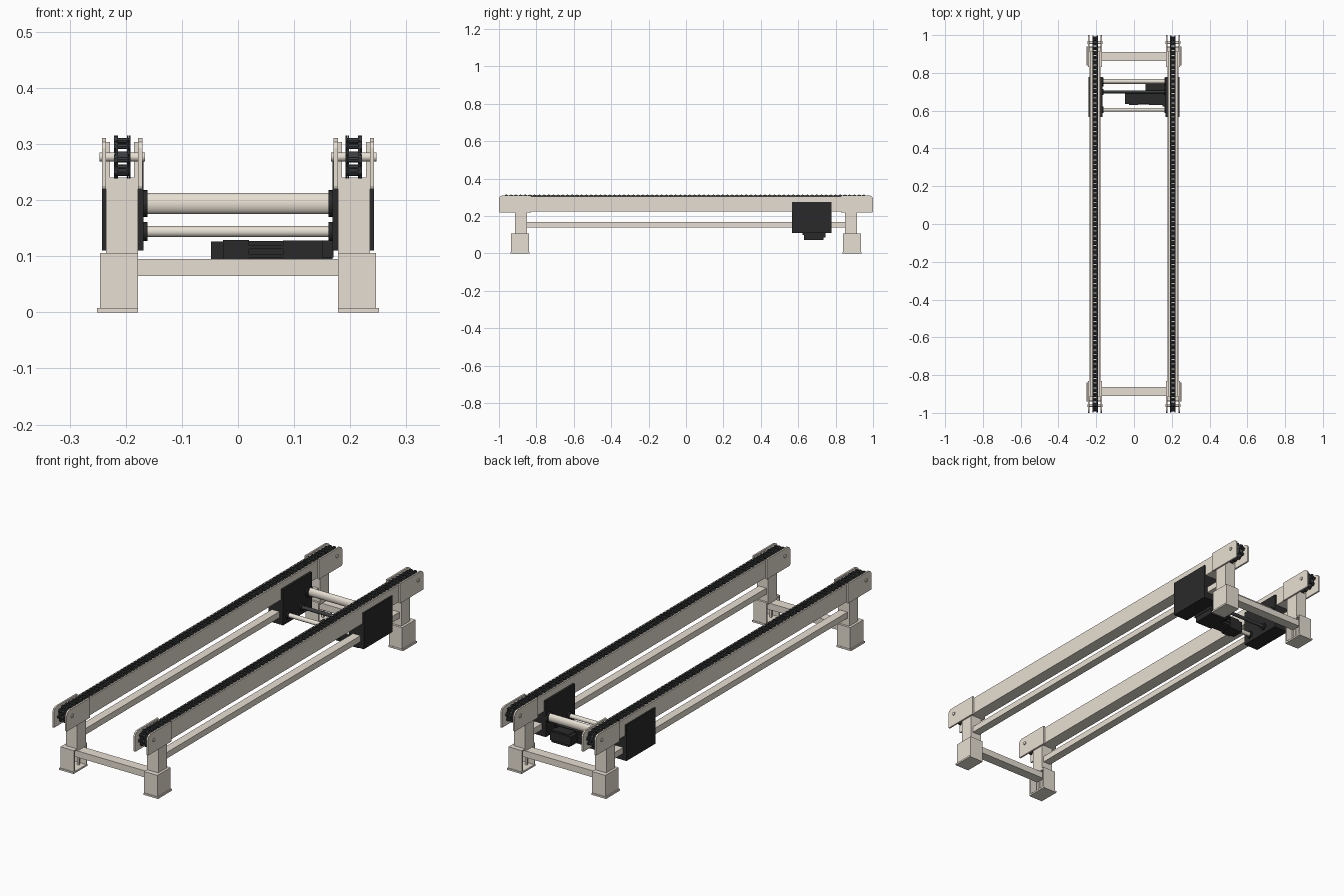
import bpy, bmesh, math
from mathutils import Matrix, Vector

cube = bpy.data.objects.get("Cube")
if cube:
    bpy.data.objects.remove(cube)


def material(name, rgb):
    m = bpy.data.materials.new(name)
    m.use_nodes = True
    m.diffuse_color = (*rgb, 1)
    bsdf = m.node_tree.nodes["Principled BSDF"]
    bsdf.inputs["Base Color"].default_value = (*rgb, 1)
    bsdf.inputs["Roughness"].default_value = 0.6
    return m


BEIGE = material("beige paint", (0.80, 0.74, 0.645))
BLACK = material("black cover", (0.023, 0.023, 0.023))
STEEL = material("dark chain steel", (0.045, 0.048, 0.05))


def finish(name, bm, mat, smooth=False):
    bmesh.ops.recalc_face_normals(bm, faces=bm.faces)
    me = bpy.data.meshes.new(name)
    bm.to_mesh(me)
    bm.free()
    me.materials.append(mat)
    ob = bpy.data.objects.new(name, me)
    bpy.context.collection.objects.link(ob)
    if smooth:
        bpy.ops.object.select_all(action='DESELECT')
        ob.select_set(True)
        bpy.context.view_layer.objects.active = ob
        bpy.ops.object.shade_smooth_by_angle(angle=math.radians(40))
    return ob


def add_box(bm, x, y, z):
    size = Vector((x[1] - x[0], y[1] - y[0], z[1] - z[0]))
    mid = Vector((sum(x), sum(y), sum(z))) / 2
    mat = Matrix.Translation(mid) @ Matrix.Diagonal((*size, 1))
    bmesh.ops.create_cube(bm, size=1, matrix=mat)


def add_rod(bm, x, y, z, r, n=20, depth_scale=1):
    """Rod along x; depth_scale squeezes it in y."""
    mat = (Matrix.Translation((sum(x) / 2, y, z)) @ Matrix.Diagonal((1, depth_scale, 1, 1))
           @ Matrix.Rotation(math.pi / 2, 4, 'Y'))
    bmesh.ops.create_cone(bm, cap_ends=True, segments=n, radius1=r, radius2=r,
                          depth=x[1] - x[0], matrix=mat)


def box(name, mat, x, y, z):
    bm = bmesh.new()
    add_box(bm, x, y, z)
    return finish(name, bm, mat)


def rod(name, mat, x, y, z, r, depth_scale=1):
    bm = bmesh.new()
    add_rod(bm, x, y, z, r, 24, depth_scale)
    return finish(name, bm, mat, True)


def add_plate(bm, x, profile):
    """Extrude a (y, z) outline between two x positions."""
    rings = [[bm.verts.new((px, y, z)) for y, z in profile] for px in x]
    bm.faces.new(rings[0])
    bm.faces.new(rings[1][::-1])
    n = len(profile)
    for i in range(n):
        j = (i + 1) % n
        bm.faces.new((rings[0][i], rings[0][j], rings[1][j], rings[1][i]))


def span(s, a, b):
    return tuple(sorted((s * a, s * b)))


# Shared dimensions: channel walls, sprocket axis
IN, OUT, MID = 0.178, 0.235, 0.206
AXLE_Y, AXLE_Z, PITCH_R = 0.96, 0.277, 0.029

# Chain loop: straight runs plus half turns around the sprockets
LOOP = 4 * AXLE_Y + 2 * math.pi * PITCH_R
LINKS = 160


def loop_point(t):
    d = t % LOOP
    run, turn = 2 * AXLE_Y, math.pi * PITCH_R
    sign = 1
    if d >= run + turn:
        d -= run + turn
        sign = -1
    if d < run:
        return Vector((sign * (d - AXLE_Y), AXLE_Z + sign * PITCH_R))
    a = math.pi / 2 - (d - run) / PITCH_R
    return Vector((sign * (AXLE_Y + PITCH_R * math.cos(a)),
                   AXLE_Z + sign * PITCH_R * math.sin(a)))


def link_outline(a, b, r):
    """Waisted outline around two pin centres."""
    ang = math.atan2(b.y - a.y, b.x - a.x)
    mid = (a + b) / 2
    pts = []
    for c, start in ((b, -math.pi / 2), (a, math.pi / 2)):
        for k in range(5):
            t = ang + start + math.pi * k / 4
            pts.append((c.x + r * math.cos(t), c.y + r * math.sin(t)))
        t = ang - start
        pts.append((mid.x + r * 0.45 * math.cos(t), mid.y + r * 0.45 * math.sin(t)))
    return pts


def build_chain(name, s):
    bm = bmesh.new()
    step = LOOP / LINKS
    for i in range(LINKS):
        a, b = loop_point(i * step), loop_point((i + 1) * step)
        outer = 0.0035 * (i % 2)
        for c in (-0.0095, 0.0095):
            x = s * MID + c + math.copysign(outer, c)
            add_plate(bm, (x - 0.0017, x + 0.0017), link_outline(a, b, 0.009))
        add_rod(bm, (s * MID - 0.0145, s * MID + 0.0145), a.x, a.y, 0.005, 8)
    finish(name, bm, STEEL)


def build_sprocket(name, s, e):
    """Pair of toothed discs joined by a narrow hub."""
    bm = bmesh.new()
    teeth = 8
    outline = []
    for i in range(teeth * 4):
        r = (0.021, 0.021, 0.03, 0.03)[i % 4]
        t = 2 * math.pi * i / (teeth * 4)
        outline.append((e * AXLE_Y + r * math.cos(t), AXLE_Z + r * math.sin(t)))
    for c in (-0.0113, 0.0113):
        add_plate(bm, (s * MID + c - 0.001, s * MID + c + 0.001), outline)
    add_rod(bm, (s * MID - 0.0145, s * MID + 0.0145), e * AXLE_Y, AXLE_Z, 0.0095)
    finish(name, bm, STEEL)


for s, side in ((1, "left"), (-1, "right")):
    # Channel rail: floor and two walls
    bm = bmesh.new()
    add_box(bm, span(s, IN, OUT), (-0.914, 0.914), (0.225, 0.236))
    for a, b in ((IN, IN + 0.007), (OUT - 0.007, OUT)):
        add_box(bm, span(s, a, b), (-0.914, 0.914), (0.225, 0.304))
    finish(side + "_chain_rail", bm, BEIGE)

    # Lower stretcher tube
    box(side + "_lower_rail", BEIGE, span(s, 0.187, 0.225), (-0.855, 0.855), (0.14, 0.168))
    build_chain(side + "_chain", s)

    for e, end in ((-1, "front"), (1, "back")):
        tag = f"{end}_{side}_"
        # Leg, open-sided foot and base plate
        box(tag + "leg", BEIGE, span(s, IN, OUT), span(e, 0.85, 0.914), (0.095, 0.24))
        bm = bmesh.new()
        add_box(bm, span(s, 0.24, 0.246), span(e, 0.84, 0.936), (0.006, 0.106))
        for a, b in ((0.84, 0.846), (0.93, 0.936)):
            add_box(bm, span(s, IN, 0.246), span(e, a, b), (0.006, 0.106))
        add_box(bm, span(s, IN, 0.246), span(e, 0.84, 0.936), (0.1, 0.106))
        finish(tag + "foot", bm, BEIGE)
        box(tag + "base_plate", BEIGE, span(s, IN, 0.251), span(e, 0.838, 0.939), (0, 0.008))
        # Levelling studs inside the foot
        bm = bmesh.new()
        for y in (0.864, 0.91):
            add_box(bm, span(s, 0.2, 0.21), span(e, y - 0.005, y + 0.005), (0.006, 0.1))
        finish(tag + "levelling_studs", bm, BEIGE)

        # Chamfered end plates on both sides of the rail
        profile = [(e * y, z) for y, z in ((0.83, 0.22), (0.998, 0.22), (1.0, 0.225),
                   (1.0, 0.293), (0.995, 0.304), (0.982, 0.311), (0.83, 0.311))]
        for a, b, which in ((0.17, IN, "inner"), (OUT, 0.2425, "outer")):
            bm = bmesh.new()
            add_plate(bm, span(s, a, b), profile)
            finish(tag + which + "_end_plate", bm, BEIGE)
        # Axle and sprocket
        rod(tag + "axle", BEIGE, span(s, 0.166, 0.2465), e * AXLE_Y, AXLE_Z, 0.008)
        build_sprocket(tag + "sprocket", s, e)

    # Drive housing wrapped around the rail
    bm = bmesh.new()
    add_box(bm, span(s, 0.168, 0.242), (0.567, 0.777), (0.11, 0.225))
    for a, b in ((0.168, IN), (OUT, 0.242)):
        add_box(bm, span(s, a, b), (0.567, 0.777), (0.22, 0.275))
    finish(side + "_drive_housing", bm, BLACK)
    # Tube flanges on the housing
    bm = bmesh.new()
    for y, z, r in ((0.752, 0.194, 0.024), (0.605, 0.144, 0.017), (0.7, 0.144, 0.016)):
        add_rod(bm, span(s, 0.161, 0.17), y, z, r)
    finish(side + "_tube_flanges", bm, BLACK, True)

# Cross members between the legs
for e, end in ((-1, "front"), (1, "back")):
    box(end + "_cross_bar", BEIGE, (-0.2, 0.2), span(e, 0.864, 0.91), (0.065, 0.095))

# Tubes and drive shaft between the housings
rod("upper_cross_tube", BEIGE, (-0.165, 0.165), 0.755, 0.194, 0.019, 0.7)
rod("lower_cross_tube", BEIGE, (-0.165, 0.165), 0.605, 0.144, 0.01)
rod("drive_shaft", STEEL, (-0.165, 0.165), 0.7, 0.144, 0.008)

# Motor in stepped sections with its gearbox
bm = bmesh.new()
add_box(bm, (-0.048, -0.027), (0.635, 0.691), (0.074, 0.126))
add_box(bm, (-0.027, 0.02), (0.63, 0.695), (0.072, 0.129))
add_box(bm, (0.02, 0.08), (0.635, 0.691), (0.075, 0.127))
for z in (0.084, 0.1, 0.116):
    add_box(bm, (0.02, 0.08), (0.632, 0.694), (z - 0.003, z + 0.003))
finish("motor", bm, BLACK)
bm = bmesh.new()
add_box(bm, (0.08, 0.168), (0.63, 0.735), (0.072, 0.128))
add_box(bm, (0.062, 0.168), (0.7, 0.745), (0.085, 0.126))
add_box(bm, (0.15, 0.17), (0.622, 0.74), (0.098, 0.128))
finish("gearbox", bm, BLACK)
